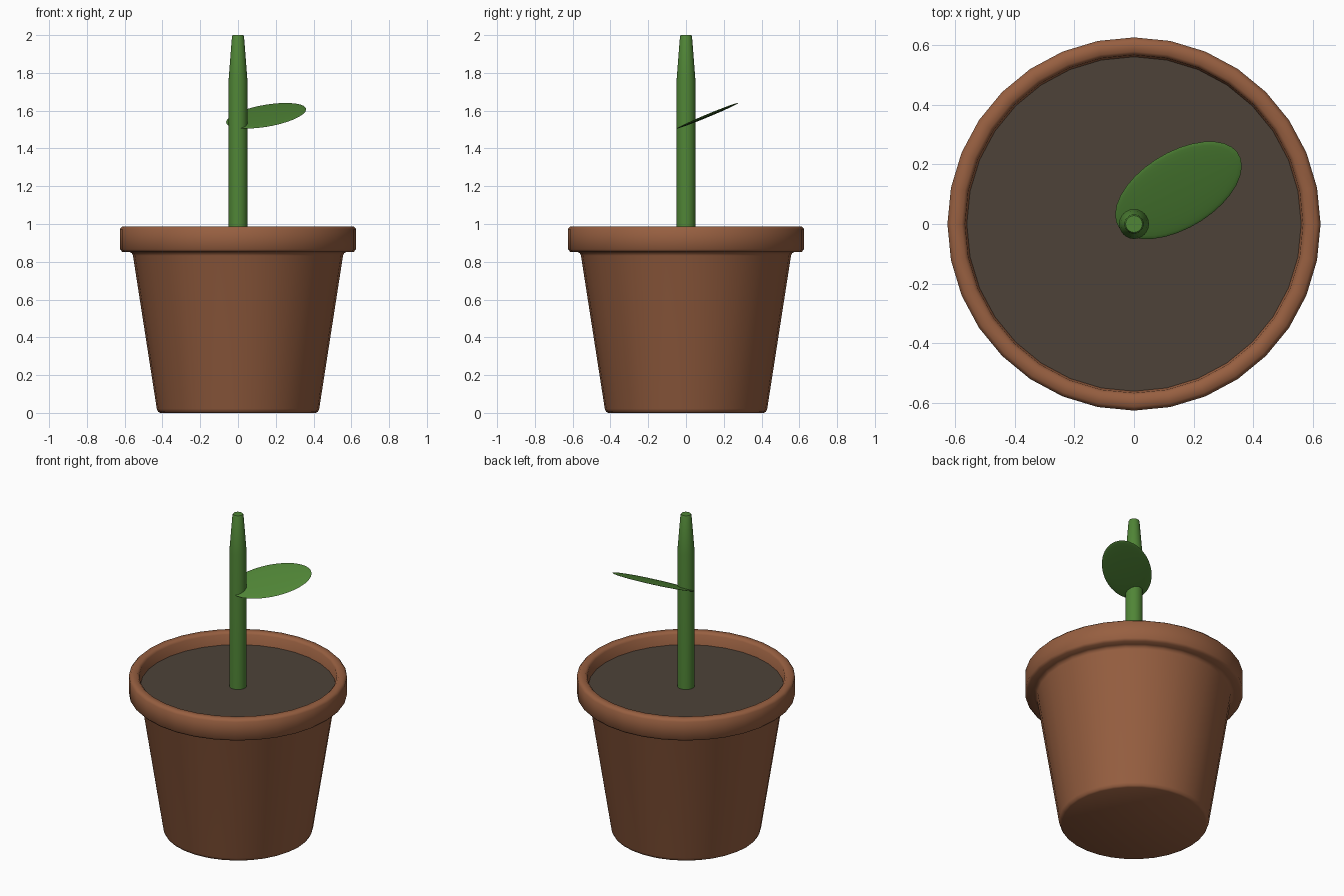
import bpy, bmesh
from math import cos, sin, pi, radians
from mathutils import Matrix

if "Cube" in bpy.data.objects:
    bpy.data.objects.remove(bpy.data.objects["Cube"])


def material(name, rgb):
    m = bpy.data.materials.new(name)
    m.diffuse_color = (*rgb, 1)
    m.use_nodes = True
    m.node_tree.nodes["Principled BSDF"].inputs["Base Color"].default_value = m.diffuse_color
    return m


def finish(name, bm, mat, angle):
    bmesh.ops.recalc_face_normals(bm, faces=bm.faces)
    me = bpy.data.meshes.new(name)
    bm.to_mesh(me)
    bm.free()
    me.materials.append(mat)
    ob = bpy.data.objects.new(name, me)
    bpy.context.collection.objects.link(ob)
    bpy.ops.object.select_all(action='DESELECT')
    ob.select_set(True)
    bpy.context.view_layer.objects.active = ob
    bpy.ops.object.shade_smooth_by_angle(angle=radians(angle))
    return ob


def lathe(name, profile, sides, mat, angle=50):
    """Revolve (radius, z) points about z and cap both ends."""
    bm = bmesh.new()
    rings = [[bm.verts.new((r * cos(2 * pi * i / sides), r * sin(2 * pi * i / sides), z))
              for i in range(sides)] for r, z in profile]
    for a, b in zip(rings, rings[1:]):
        for i in range(sides):
            j = (i + 1) % sides
            bm.faces.new((a[i], a[j], b[j], b[i]))
    bm.faces.new(rings[0])
    bm.faces.new(rings[-1])
    return finish(name, bm, mat, angle)


clay = material("clay", (0.31, 0.115, 0.052))
earth = material("earth", (0.075, 0.055, 0.04))
green = material("green", (0.08, 0.235, 0.037))

# Pot: tapered body, overhanging rim, hollow top
lathe("pot", [(0.412, 0), (0.423, 0.006), (0.43, 0.022), (0.556, 0.832),
              (0.562, 0.845), (0.575, 0.852), (0.612, 0.852), (0.625, 0.866),
              (0.625, 0.974), (0.612, 0.988), (0.578, 0.988), (0.566, 0.975),
              (0.555, 0.86)], 32, clay)

# Soil filling the pot
lathe("soil", [(0.555, 0.87), (0.561, 0.912)], 32, earth)

# Stem with tapered tip
lathe("stem", [(0.05, 0.89), (0.05, 1.76), (0.032, 1.992), (0.028, 2.0)], 24, green)

# Leaf: flattened ellipsoid, turned then tilted upward towards the back
bm = bmesh.new()
bmesh.ops.create_uvsphere(bm, u_segments=32, v_segments=16, radius=1)
bm.transform(Matrix.Translation((0.149, 0.113, 1.573))
             @ Matrix.Rotation(radians(22.5), 4, 'X')
             @ Matrix.Rotation(radians(35), 4, 'Z')
             @ Matrix.Diagonal((0.241, 0.135, 0.008, 1)))
finish("leaf", bm, green, 60)
